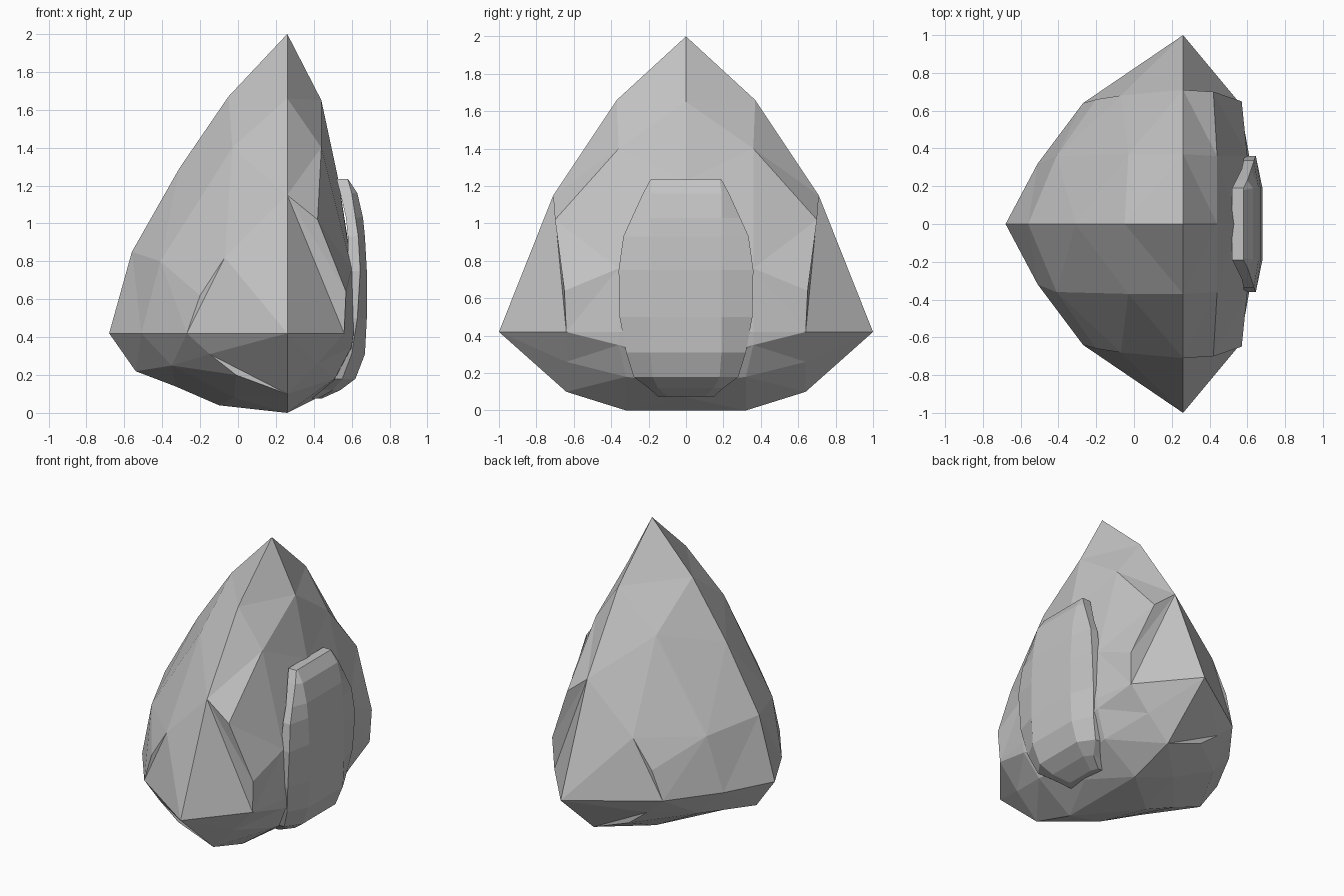
import bpy
import bmesh
from mathutils import Vector

default_cube = bpy.data.objects.get("Cube")
if default_cube:
    bpy.data.objects.remove(default_cube, do_unlink=True)

# One plain stone colour
stone = bpy.data.materials.new("stone_grey")
stone.use_nodes = True
stone_colour = (0.55, 0.55, 0.55, 1)
stone.diffuse_color = stone_colour
stone.node_tree.nodes["Principled BSDF"].inputs["Base Color"].default_value = stone_colour


def finish(bm, name):
    """Weld, orient and mirror a half mesh across the y = 0 plane."""
    bmesh.ops.remove_doubles(bm, verts=bm.verts[:], dist=0.001)
    bmesh.ops.recalc_face_normals(bm, faces=bm.faces[:])
    mesh = bpy.data.meshes.new(name)
    bm.to_mesh(mesh)
    bm.free()
    mesh.materials.append(stone)
    obj = bpy.data.objects.new(name, mesh)
    bpy.context.collection.objects.link(obj)
    mirror = obj.modifiers.new("mirror_sides", "MIRROR")
    mirror.use_axis = (False, True, False)
    mirror.use_clip = True
    mirror.merge_threshold = 0.001
    return obj


def add_face(bm, *points):
    bm.faces.new([bm.verts.new(p) for p in points])


def octant(bm, pole_side, pole_end, side_end, u, v, rim, flat):
    """Faceted shell from pole to end point, with a flat corner at the side tip.

    Each edge runs from its first named corner to its second one.
    """
    pole, near_side, mid_side, tip = pole_side
    _, near_end, mid_end, low_end, end = pole_end
    _, mid_rim, low_rim, _ = side_end
    for tri in (
        (pole, near_side, near_end), (near_side, u, near_end),
        (near_end, u, mid_end), (near_side, mid_side, u),
        (mid_side, rim[0], u), (u, rim[0], v), (u, v, mid_end),
        (mid_end, v, low_end), (mid_rim, low_rim, v),
        (v, low_rim, low_end), (low_end, low_rim, end),
    ):
        add_face(bm, *tri)
    edge = list(rim) + [mid_rim]
    for a, b in zip(edge, edge[1:]):
        add_face(bm, a, b, v)
    # Flat corner at the tip
    corner = [mid_side] + list(flat) + [mid_rim]
    for a, b in zip(corner, corner[1:]):
        add_face(bm, tip, a, b)
    # Narrow step between the flat corner and the bulging shell
    outline = [mid_side] + edge
    if outline != corner:
        step = outline[outline.index(flat[0]):] if flat and flat[0] == rim[0] else outline
        if flat and flat[0] == rim[-1]:
            step = outline[:-1]
        for a, b in zip(step[1:], step[2:]):
            add_face(bm, step[0], a, b)


# Main corners and the edge curves joining them
apex, base = (0.26, 0, 2), (0.26, 0, 0)
tip = (0.26, -1, 0.42)
back, front = (-0.68, 0, 0.42), (0.63, 0, 0.42)
apex_tip = (apex, (0.26, -0.37, 1.66), (0.26, -0.71, 1.15), tip)
base_tip = (base, (0.26, -0.32, 0), (0.26, -0.64, 0.1), tip)
apex_back = (apex, (-0.05, 0, 1.67), (-0.31, 0, 1.29), (-0.56, 0, 0.85), back)
apex_front = (apex, (0.44, 0, 1.65), (0.53, 0, 1.23), (0.59, 0, 0.85), front)
base_back = (base, (-0.1, 0, 0.04), (-0.33, 0, 0.14), (-0.54, 0, 0.22), back)
base_front = (base, (0.4, 0, 0.07), (0.5, 0, 0.14), (0.59, 0, 0.25), front)
tip_back = (tip, (-0.27, -0.64, 0.42), (-0.51, -0.32, 0.42), back)
tip_front = (tip, (0.56, -0.64, 0.42), (0.61, -0.36, 0.42), front)

# Faceted body: four octants, mirrored to eight
body = bmesh.new()
knee = (-0.07, -0.68, 0.82)
octant(body, apex_tip, apex_back, tip_back,
       (-0.03, -0.37, 1.4), (-0.41, -0.36, 0.8),
       [knee, (-0.2, -0.66, 0.62)], [knee])
octant(body, apex_tip, apex_front, tip_front,
       (0.44, -0.36, 1.4), (0.6, -0.36, 0.76),
       [(0.42, -0.7, 1.02), (0.57, -0.65, 0.64)], [])
knee = (-0.15, -0.64, 0.31)
octant(body, base_tip, base_back, tip_back,
       (-0.02, -0.36, 0.08), (-0.35, -0.36, 0.25),
       [(-0.01, -0.64, 0.2), knee], [knee])
knee = (0.42, -0.64, 0.26)
octant(body, base_tip, base_front, tip_front,
       (0.51, -0.32, 0.18), (0.6, -0.36, 0.35), [knee], [knee])
finish(body, "faceted_body")

# Raised panel: rows of height, half width, inner half width, face x, rim x, back x
rows = (
    (1.235, 0.19, 0.18, 0.58, 0.58, 0.52),
    (1.16, 0.23, 0.19, 0.63, 0.6, 0.54),
    (1.03, 0.29, 0.19, 0.66, 0.62, 0.57),
    (0.93, 0.335, 0.19, 0.67, 0.635, 0.58),
    (0.75, 0.36, 0.19, 0.68, 0.645, 0.58),
    (0.5, 0.355, 0.19, 0.68, 0.63, 0.57),
    (0.31, 0.32, 0.19, 0.67, 0.6, 0.53),
    (0.18, 0.28, 0.18, 0.62, 0.55, 0.48),
    (0.12, 0.2, 0.15, 0.54, 0.5, 0.42),
    (0.075, 0.15, 0.1, 0.44, 0.42, 0.37),
)
panel = bmesh.new()
sections = [
    [Vector((face, 0, z)), Vector((face, -inner, z)), Vector((rim, -half, z)),
     Vector((rear, -half, z)), Vector((rear, 0, z))]
    for z, half, inner, face, rim, rear in rows
]
for upper, lower in zip(sections, sections[1:]):
    for i in range(len(upper) - 1):
        add_face(panel, upper[i], upper[i + 1], lower[i + 1], lower[i])
for cap in (sections[0], sections[-1]):
    add_face(panel, *cap)
finish(panel, "raised_panel")
